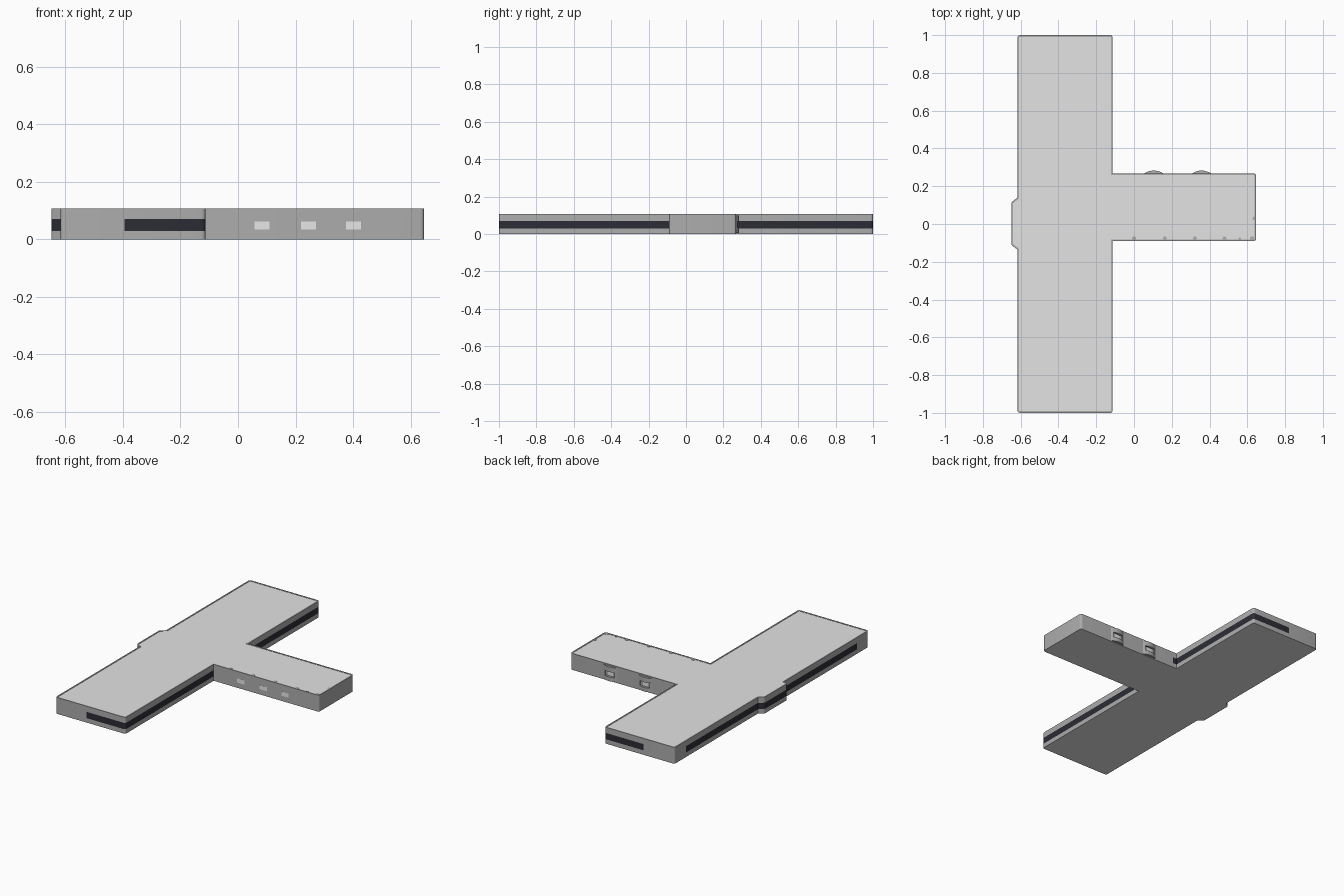
import bpy, bmesh, math
from mathutils import Vector

if "Cube" in bpy.data.objects:
    bpy.data.objects.remove(bpy.data.objects["Cube"])

H, Z1, Z2 = 0.107, 0.029, 0.070      # wall height, window band limits


def material(name, rgb):
    m = bpy.data.materials.new(name)
    m.diffuse_color = (*rgb, 1)
    m.use_nodes = True
    m.node_tree.nodes["Principled BSDF"].inputs["Base Color"].default_value = m.diffuse_color
    return m


WALL = material("wall grey", (0.42, 0.42, 0.42))
ROOF = material("roof light grey", (0.77, 0.77, 0.77))
GLASS = material("dark glass", (0.025, 0.025, 0.036))
WHITE = material("white trim", (0.85, 0.85, 0.85))


def make_object(name, bm, mats, recalc=True):
    if recalc:
        bmesh.ops.recalc_face_normals(bm, faces=bm.faces)
    me = bpy.data.meshes.new(name)
    bm.to_mesh(me)
    bm.free()
    ob = bpy.data.objects.new(name, me)
    bpy.context.collection.objects.link(ob)
    for m in mats:
        me.materials.append(m)
    bpy.ops.object.select_all(action='DESELECT')
    ob.select_set(True)
    bpy.context.view_layer.objects.active = ob
    bpy.ops.object.shade_smooth_by_angle(angle=math.radians(35))
    return ob


def prism(bm, pts, z0, z1):
    lo = [bm.verts.new((x, y, z0)) for x, y in pts]
    hi = [bm.verts.new((x, y, z1)) for x, y in pts]
    bm.faces.new(lo[::-1])
    bm.faces.new(hi)
    n = len(pts)
    for i in range(n):
        j = (i + 1) % n
        bm.faces.new((lo[i], lo[j], hi[j], hi[i]))


def rounded_outline(corners, seg=4):
    """Corners (x, y, radius, glazed) -> points and a glazed flag per wall."""
    pts, flags = [], []
    for i, (x, y, r, band) in enumerate(corners):
        if r == 0:
            pts.append((x, y))
            flags.append(band)
            continue
        prev, nxt = corners[i - 1], corners[(i + 1) % len(corners)]
        c = Vector((x, y))
        a = c + (Vector(prev[:2]) - c).normalized() * r
        b = c + (Vector(nxt[:2]) - c).normalized() * r
        for k in range(seg + 1):
            t = k / seg
            p = a * (1 - t) ** 2 + c * 2 * t * (1 - t) + b * t * t
            pts.append(tuple(p))
            flags.append(band if k == seg else band and prev[3])
    return pts, flags


# T-shaped building with a window band; last value: wall to next corner is glazed
corners = [
    (-.617, -1, .015, 0), (-.395, -1, 0, 1), (-.113, -1, .015, 1),
    (-.113, -.09, 0, 0), (.647, -.09, .015, 0), (.647, .268, .015, 0),
    (-.085, .268, 0, 1), (-.113, .268, 0, 1), (-.113, 1, .015, 1),
    (-.395, 1, 0, 0), (-.617, 1, .015, 0), (-.617, .88, 0, 1),
    (-.617, .14, 0, 1), (-.649, .115, .01, 1), (-.649, -.112, .01, 1),
    (-.617, -.135, 0, 1), (-.617, -.88, 0, 0),
]
pts, flags = rounded_outline(corners)
bm = bmesh.new()
rings = [[bm.verts.new((x, y, z)) for x, y in pts] for z in (0, Z1, Z2, H)]
n = len(pts)
for level in range(3):
    for i in range(n):
        j = (i + 1) % n
        f = bm.faces.new((rings[level][i], rings[level][j],
                          rings[level + 1][j], rings[level + 1][i]))
        f.material_index = 2 if level == 1 and flags[i] else 0
floor = bm.faces.new(rings[0][::-1])
floor.material_index = 1
top = bm.faces.new(rings[3])
# parapet rim around a slightly sunken roof
bm.normal_update()
bmesh.ops.inset_region(bm, faces=[top], thickness=0.009, use_even_offset=True)
ext = bmesh.ops.extrude_discrete_faces(bm, faces=[top])
roof = ext["faces"][0]
bmesh.ops.translate(bm, verts=roof.verts, vec=(0, 0, -0.002))
roof.material_index = 1
make_object("building_walls_and_roof", bm, [WALL, ROOF, GLASS])


# bowed bays on the back of the wing, open in the middle
def bow(cx, a, b, steps=10):
    arc = []
    for k in range(steps + 1):
        u = a + (b - a) * k / steps
        arc.append((cx + u * 0.05, 0.268 + 0.015 * (1 - u * u)))
    return [(cx + a * .05, .265)] + arc + [(cx + b * .05, .265)]


def plate(bm, x0, x1, y, z0, z1):
    prism(bm, [(x0, y - .0005), (x1, y - .0005),
               (x1, y + .0005), (x0, y + .0005)], z0, z1)


for i, cx in enumerate((0.105, 0.358)):
    bm = bmesh.new()
    prism(bm, bow(cx, -1, 1), 0.006, Z1 + .004)
    prism(bm, bow(cx, -1, 1), Z2 - .004, 0.098)
    prism(bm, bow(cx, -1, -.7, 3), Z1, Z2)
    prism(bm, bow(cx, .7, 1, 3), Z1, Z2)
    make_object(f"bay_{i + 1}", bm, [WALL])
    bm = bmesh.new()
    plate(bm, cx - .018, cx + .018, .268, Z1 + .006, Z2 - .006)
    make_object(f"bay_window_{i + 1}", bm, [WHITE])

# white windows on the front of the wing
for i, cx in enumerate((0.083, 0.245, 0.402)):
    bm = bmesh.new()
    plate(bm, cx - .026, cx + .026, -.09, 0.034, 0.061)
    make_object(f"front_window_{i + 1}", bm, [WHITE])

# small round parapet posts on the wing
bm = bmesh.new()
for x, y, r in [(0, -.077, .011), (.163, -.077, .011), (.322, -.077, .011),
                (.48, -.077, .011), (.56, -.079, .007), (.625, -.076, .011),
                (.636, .03, .009)]:
    ring = [(x + r * math.cos(math.tau * k / 12),
             y + r * math.sin(math.tau * k / 12)) for k in range(12)]
    prism(bm, ring, 0.098, H + 0.0004)
make_object("parapet_posts", bm, [WALL])
